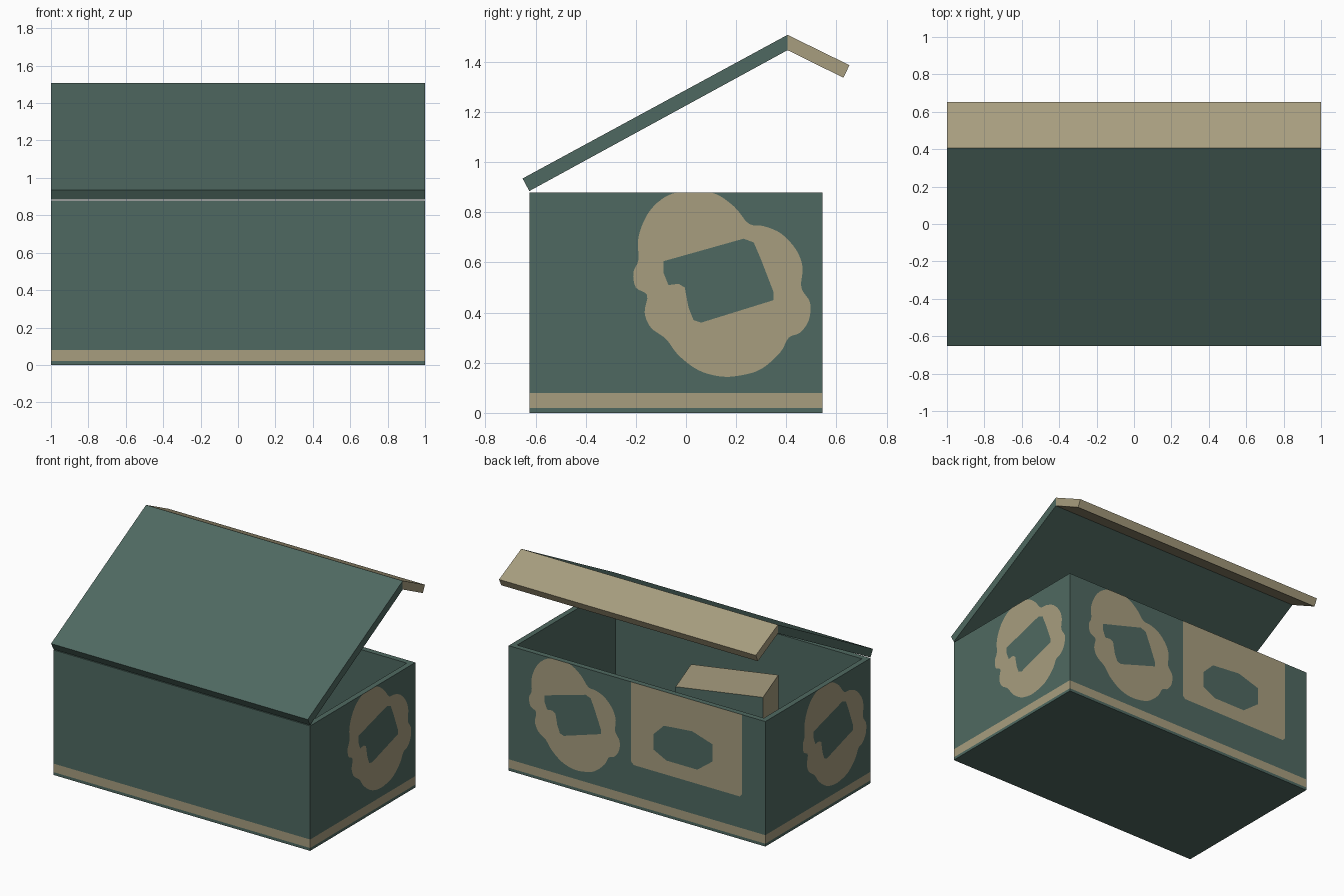
import bpy, bmesh, math
from mathutils import Vector

if "Cube" in bpy.data.objects:
    bpy.data.objects.remove(bpy.data.objects["Cube"])


def material(name, rgb):
    m = bpy.data.materials.new(name)
    m.diffuse_color = (*rgb, 1)
    m.use_nodes = True
    m.node_tree.nodes["Principled BSDF"].inputs["Base Color"].default_value = m.diffuse_color
    return m


GREEN = material("dark_green", (0.078, 0.141, 0.119))
TAN = material("tan", (0.39, 0.34, 0.212))
X, Y0, Y1, TOP, WALL = 1.0, -0.625, 0.545, 0.88, 0.055


def finish(bm, name, mats):
    me = bpy.data.meshes.new(name)
    bm.to_mesh(me)
    bm.free()
    for m in mats:
        me.materials.append(m)
    ob = bpy.data.objects.new(name, me)
    bpy.context.collection.objects.link(ob)
    return ob


def slab(name, profile, mat):
    """Side profile (y, z) drawn out across the full width."""
    bm = bmesh.new()
    f = bm.faces.new([bm.verts.new((-X, y, z)) for y, z in profile])
    r = bmesh.ops.extrude_face_region(bm, geom=[f])
    bmesh.ops.translate(bm, vec=(2 * X, 0, 0),
                        verts=[v for v in r["geom"] if isinstance(v, bmesh.types.BMVert)])
    bmesh.ops.recalc_face_normals(bm, faces=bm.faces)
    return finish(bm, name, [mat])


def smooth(points, steps=4):
    """Closed Catmull-Rom curve, held below the rim."""
    p = [Vector(q) for q in points]
    n, out = len(p), []
    for i in range(n):
        a, b, c, d = (p[(i + k) % n] for k in (-1, 0, 1, 2))
        for s in range(steps):
            t = s / steps
            q = 0.5 * (2 * b + (c - a) * t + (2 * a - 5 * b + 4 * c - d) * t * t
                       + (3 * b - a - 3 * c + d) * t ** 3)
            out.append((q.x, min(q.y, TOP)))
    return out


def plate(name, outer, hole, location, turn):
    """Thin painted shape with a hole, facing -y before turning."""
    bm = bmesh.new()
    for loop in (outer, hole):
        vs = [bm.verts.new((u, 0, v)) for u, v in loop]
        for i, v in enumerate(vs):
            bm.edges.new((vs[i - 1], v))
    bmesh.ops.triangle_fill(bm, use_beauty=True, edges=bm.edges[:], normal=(0, -1, 0))
    bm.normal_update()
    for f in bm.faces:
        if f.normal.y > 0:
            f.normal_flip()
    ob = finish(bm, name, [TAN])
    ob.location = location
    ob.rotation_euler.z = math.radians(turn)


# Open box body with a tan stripe round the foot
bm = bmesh.new()
bmesh.ops.create_cube(bm, size=1)
for v in bm.verts:
    v.co = (v.co.x * 2 * X, Y1 if v.co.y > 0 else Y0, TOP if v.co.z > 0 else 0)
bm.normal_update()
top = max(bm.faces, key=lambda f: f.calc_center_median().z)
bmesh.ops.inset_region(bm, faces=[top], thickness=WALL)
r = bmesh.ops.extrude_face_region(bm, geom=[top])
bmesh.ops.translate(bm, vec=(0, 0, 0.05 - TOP),
                    verts=[v for v in r["geom"] if isinstance(v, bmesh.types.BMVert)])
if top.is_valid:
    bmesh.ops.delete(bm, geom=[top], context="FACES_ONLY")
for z in (0.02, 0.08):
    bmesh.ops.bisect_plane(bm, geom=bm.verts[:] + bm.edges[:] + bm.faces[:],
                           plane_co=(0, 0, z), plane_no=(0, 0, 1))
bmesh.ops.recalc_face_normals(bm, faces=bm.faces)
for f in bm.faces:
    c = f.calc_center_median()
    outside = abs(c.x) > X - 0.01 or c.y < Y0 + 0.01 or c.y > Y1 - 0.01
    f.material_index = int(outside and 0.02 < c.z < 0.08)
finish(bm, "box_body", [GREEN, TAN])

# Raised lid and its tan front flap
slab("lid", [(-0.625, 0.885), (0.405, 1.447), (0.405, 1.508), (-0.652, 0.935)], GREEN)
slab("lid_flap", [(0.405, 1.447), (0.628, 1.337), (0.652, 1.387), (0.405, 1.508)], TAN)

# Painted blotches on the right, left and back
blotch = smooth([
    (-.03, .88), (.10, .88), (.19, .825), (.25, .755), (.31, .745), (.38, .715), (.44, .65),
    (.465, .58), (.46, .50), (.495, .44), (.49, .37), (.455, .32), (.41, .30), (.375, .24),
    (.30, .175), (.22, .15), (.14, .145), (.05, .17), (-.03, .23), (-.08, .295), (-.14, .34),
    (-.165, .40), (-.155, .47), (-.20, .50), (-.21, .56), (-.19, .61), (-.19, .70),
    (-.155, .79), (-.10, .85)])
gap = [(-.09, .605), (.23, .695), (.27, .68), (.30, .61), (.35, .48), (.35, .45), (.06, .36),
       (.03, .37), (.01, .42), (-.005, .50), (-.03, .515), (-.07, .51), (-.09, .56)]
blotch, gap = ([(y + 0.04, z) for y, z in loop] for loop in (blotch, gap))
plate("right_blotch", blotch, gap, (X + 0.001, -0.04, 0), 90)
plate("left_blotch", blotch, gap, (-X - 0.001, -0.04, 0), -90)
plate("back_blotch", blotch, gap, (0.67, Y1 + 0.001, 0), 180)

# Painted panel on the back
panel = [(-.045, .88), (.82, .88), (.82, .32), (.80, .30), (-.025, .30), (-.045, .32)]
window = [(.13, .56), (.21, .64), (.43, .66), (.59, .61), (.59, .49), (.47, .40), (.23, .40),
          (.13, .45)]
plate("back_panel", panel, window, (0, Y1 + 0.001, 0), 180)

# Small crate inside: tan, with a green side towards the back
bm = bmesh.new()
bmesh.ops.create_cube(bm, size=1)
for v in bm.verts:
    v.co = (v.co.x * 0.58, v.co.y * 0.353, (v.co.z + 0.5) * 0.67)
bm.normal_update()
for f in bm.faces:
    f.material_index = int(abs(f.normal.y) < 0.5)
crate = finish(bm, "inner_crate", [GREEN, TAN])
crate.location = (-0.25, -0.10, 0.05)
crate.rotation_euler.z = math.radians(18.8)
